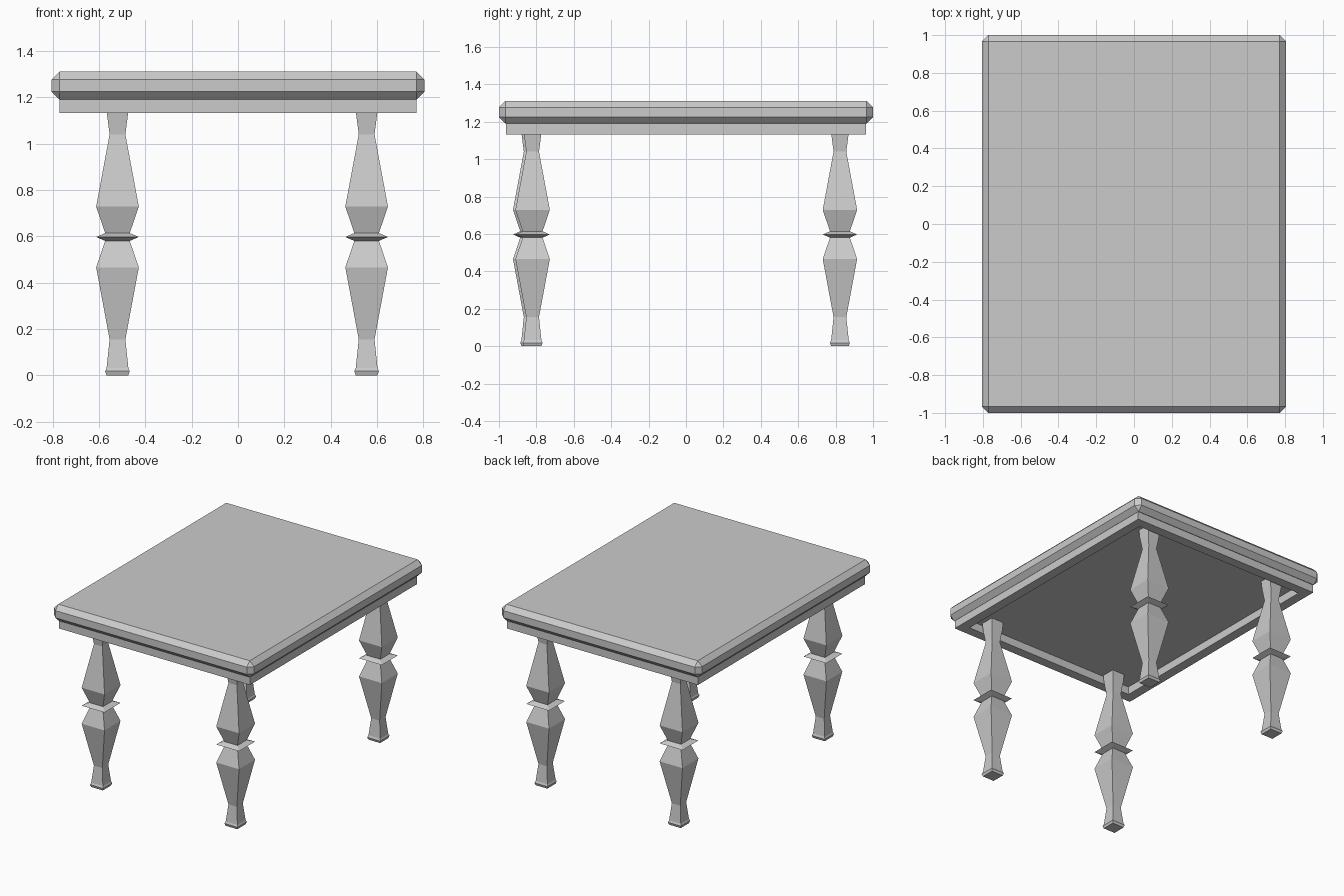
import bpy, bmesh
from mathutils import Matrix

if "Cube" in bpy.data.objects:
    bpy.data.objects.remove(bpy.data.objects["Cube"])


def add_object(name, bm):
    bmesh.ops.recalc_face_normals(bm, faces=bm.faces)
    mesh = bpy.data.meshes.new(name)
    bm.to_mesh(mesh)
    bm.free()
    obj = bpy.data.objects.new(name, mesh)
    bpy.context.collection.objects.link(obj)
    return obj


def box(size, z_low):
    bm = bmesh.new()
    place = Matrix.Translation((0, 0, z_low + size[2] / 2))
    bmesh.ops.create_cube(bm, size=1, matrix=place @ Matrix.Diagonal((*size, 1)))
    return bm


# Tabletop: slab with every edge chamfered
top = add_object("tabletop", box((1.61, 2.0, 0.12), 1.19))
bevel = top.modifiers.new("chamfer", "BEVEL")
bevel.width = 0.034
bevel.segments = 1

# Apron: hollow rectangular frame under the tabletop
bm = box((1.54, 1.924, 0.058), 1.132)
bm.normal_update()
bottom = next(f for f in bm.faces if f.normal.z < -0.9)
upper = next(f for f in bm.faces if f.normal.z > 0.9)
bmesh.ops.delete(bm, geom=[upper], context='FACES_ONLY')
bmesh.ops.inset_region(bm, faces=[bottom], thickness=0.1)
inner = bmesh.ops.extrude_discrete_faces(bm, faces=[bottom])["faces"][0]
bmesh.ops.translate(bm, verts=inner.verts, vec=(0, 0, 0.058))
bmesh.ops.delete(bm, geom=[inner], context='FACES_ONLY')
add_object("apron", bm)

# Legs: square-section turned profile as (half width, height)
PROFILE = [(0.047, 0.0), (0.053, 0.018), (0.047, 0.032), (0.034, 0.155),
           (0.092, 0.466), (0.053, 0.58), (0.092, 0.597), (0.053, 0.614),
           (0.092, 0.728), (0.034, 1.04), (0.046, 1.132), (0.05, 1.19)]


def leg(name, x, y):
    bm = bmesh.new()
    rings = [[bm.verts.new((x + sx * r, y + sy * r, z))
              for sx, sy in ((-1, -1), (1, -1), (1, 1), (-1, 1))]
             for r, z in PROFILE]
    for a, b in zip(rings, rings[1:]):
        for i in range(4):
            j = (i + 1) % 4
            bm.faces.new((a[i], a[j], b[j], b[i]))
    bm.faces.new(rings[0][::-1])
    bm.faces.new(rings[-1])
    add_object(name, bm)


leg("front_left_leg", -0.52, -0.833)
leg("front_right_leg", 0.555, -0.82)
leg("back_left_leg", -0.52, 0.823)
leg("back_right_leg", 0.555, 0.823)
